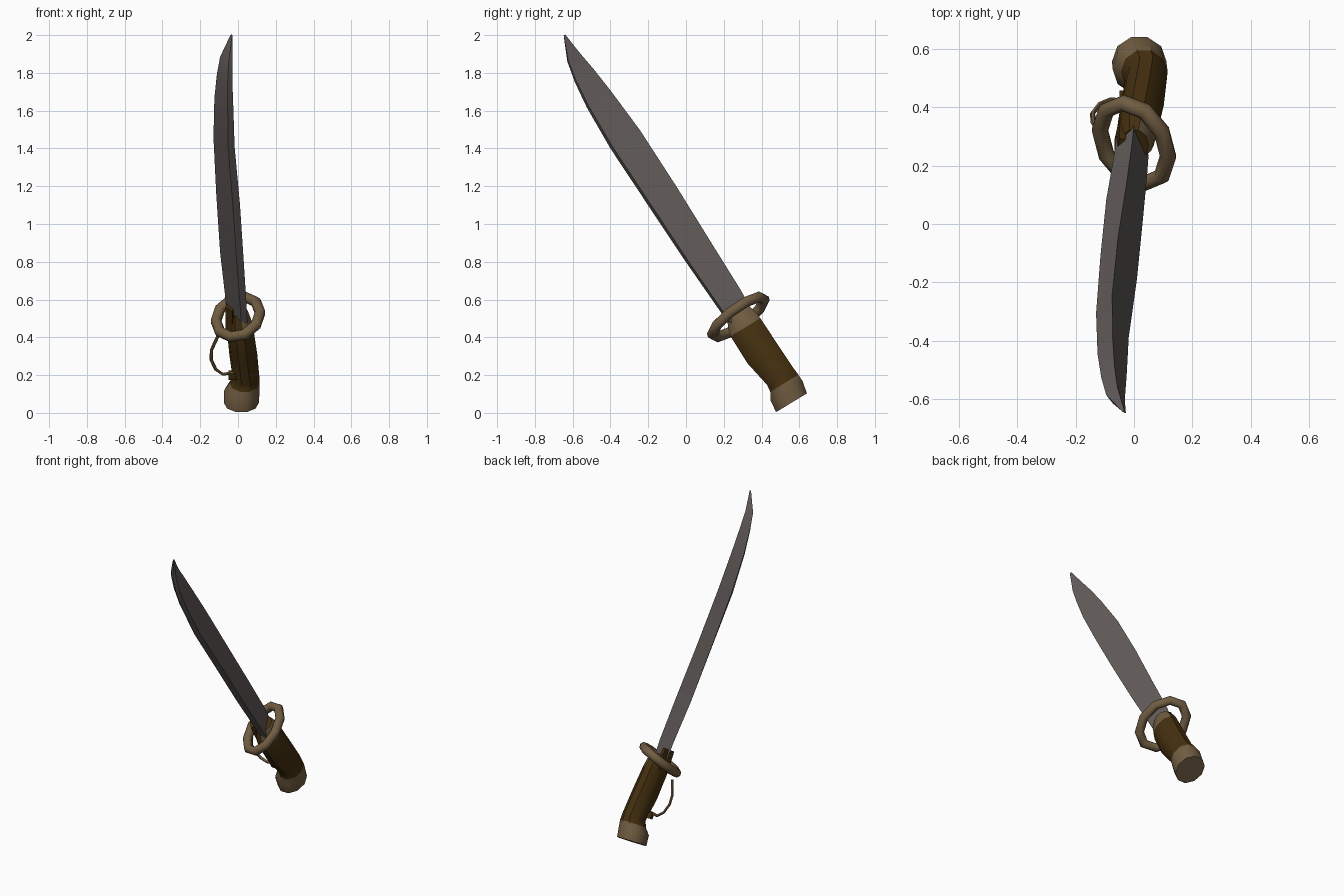
import bpy, bmesh, math
from mathutils import Vector

if "Cube" in bpy.data.objects:
    bpy.data.objects.remove(bpy.data.objects["Cube"])

# Sword frame: x across, s along the blade, w across the tilted back direction
def P(x, s, w):
    return Vector((x, -0.52 * s + 0.855 * w, 1 + 0.855 * s + 0.52 * w))

def material(name, rgb):
    m = bpy.data.materials.new(name)
    m.diffuse_color = (*rgb, 1)
    m.use_nodes = True
    m.node_tree.nodes["Principled BSDF"].inputs["Base Color"].default_value = m.diffuse_color
    return m

STEEL = material("steel grey", (0.122, 0.107, 0.102))
BRASS = material("dull brass", (0.165, 0.11, 0.054))
LEATHER = material("brown leather", (0.06, 0.03, 0.005))

def loft(name, rings, mats, mat_rule=lambda i, c: 0, closed=False, angle=35):
    """Skin a list of equal-length point rings; cap the ends unless closed."""
    bm = bmesh.new()
    vs = [[bm.verts.new(p) for p in r] for r in rings]
    n, k = len(rings[0]), len(rings)
    for i in range(k if closed else k - 1):
        a, b = vs[i], vs[(i + 1) % k]
        for j in range(n):
            f = bm.faces.new((a[j], a[(j + 1) % n], b[(j + 1) % n], b[j]))
            f.material_index = mat_rule(i, f.calc_center_median())
    if not closed:
        for r, i in ((vs[0], 0), (vs[-1], k - 2)):
            f = bm.faces.new(r)
            f.material_index = mat_rule(i, f.calc_center_median())
    bmesh.ops.recalc_face_normals(bm, faces=bm.faces)
    me = bpy.data.meshes.new(name)
    bm.to_mesh(me)
    bm.free()
    for m in mats:
        me.materials.append(m)
    ob = bpy.data.objects.new(name, me)
    bpy.context.collection.objects.link(ob)
    bpy.ops.object.select_all(action='DESELECT')
    ob.select_set(True)
    bpy.context.view_layer.objects.active = ob
    bpy.ops.object.shade_smooth_by_angle(angle=math.radians(angle))
    return ob

def tube(name, pts, r, sides, mat, ref, closed=False):
    """Sweep a round section along a path; ref is roughly normal to the path plane."""
    rings, k = [], len(pts)
    for i, p in enumerate(pts):
        nxt = pts[(i + 1) % k] if closed else pts[min(i + 1, k - 1)]
        prv = pts[i - 1] if closed else pts[max(i - 1, 0)]
        t = (nxt - prv).normalized()
        u = t.cross(ref).normalized()
        v = t.cross(u)
        rings.append([p + r * (math.cos(a) * u + math.sin(a) * v)
                      for a in (2 * math.pi * j / sides for j in range(sides))])
    return loft(name, rings, [mat], closed=closed, angle=60)

# Blade: s, left x, ridge x, right x, top w, bottom w
stations = [
    (-0.57, -0.06, 0.0, 0.05, 0.06, -0.08),
    (-0.45, -0.068, -0.005, 0.045, 0.066, -0.088),
    (-0.17, -0.095, -0.025, 0.03, 0.063, -0.105),
    (0.19, -0.115, -0.055, 0.01, 0.06, -0.12),
    (0.55, -0.13, -0.075, -0.018, 0.05, -0.134),
    (0.80, -0.125, -0.073, -0.025, 0.027, -0.128),
    (0.95, -0.112, -0.067, -0.03, 0.009, -0.112),
    (1.06, -0.095, -0.057, -0.03, -0.009, -0.09),
    (1.188, -0.04, -0.033, -0.028, -0.025, -0.035)]
rings = []
for s, xl, xr, xd, wt, wb in stations:
    h, wd = wt - wb, xd - xl
    rings.append([P(xr, s, wt), P(xl, s, wb + 0.6 * h),
                  P(xl + 0.35 * wd, s, wb + 0.18 * h),
                  P(xl + 0.7 * wd, s, wb), P(xd, s, wb + 0.08 * h)])
loft("blade", rings, [STEEL], angle=25)

# Handle: pommel, grip and collar; s, centre x, half x, low w, high w
sections = [
    (-1.098, 0.018, 0.093, -0.115, 0.086),
    (-1.03, 0.02, 0.094, -0.108, 0.1),
    (-0.99, 0.035, 0.08, -0.085, 0.098),
    (-0.95, 0.042, 0.071, -0.08, 0.094),
    (-0.80, 0.028, 0.074, -0.11, 0.088),
    (-0.63, 0.01, 0.07, -0.112, 0.082),
    (-0.585, 0.004, 0.066, -0.1, 0.076),
    (-0.53, 0.0, 0.05, -0.07, 0.058)]
rings = []
for s, cx, hx, lo, hi in sections:
    rings.append([P(cx + hx * math.cos(a), s, (lo + hi) / 2 + (hi - lo) / 2 * math.sin(a))
                  for a in (2 * math.pi * j / 10 for j in range(10))])
# Brass pommel, and brass collar on the right side only
loft("handle", rings, [LEATHER, BRASS],
     lambda i, c: 1 if i < 2 or (i > 4 and c.x > 0.015) else 0, angle=40)

# Leather block where blade meets the handle
rings = [[P(x, s, w) for x, w in ((-0.066, -0.04), (-0.03, -0.085),
          (0.0, 0.03), (-0.05, 0.045))] for s in (-0.63, -0.49)]
loft("blade_socket", rings, [LEATHER])

# Guard: steeply slanted oval ring
pts = []
for i in range(10):
    a = 2 * math.pi * i / 10
    x = 0.117 * math.cos(a)
    y = -0.045 * math.cos(a) + 0.13 * math.sin(a)
    pts.append(Vector((x, 0.277 + y, 0.508 + 0.5 * x + 0.8 * y)))
tube("guard_ring", pts, 0.029, 8, BRASS, Vector((-0.5, -0.8, 1)), closed=True)

# Knuckle bow: thin hoop from the guard back to the grip
bow = [(-0.105, -0.66), (-0.125, -0.71), (-0.14, -0.75), (-0.142, -0.81),
       (-0.118, -0.87), (-0.08, -0.90), (-0.02, -0.89)]
tube("knuckle_bow", [P(x, s, -0.05) for x, s in bow], 0.009, 6, BRASS,
     P(0, 0, 1) - P(0, 0, 0))

# Small hook under the bow
rings = [[P(x, s, w) for s, w in ((-0.89, -0.06), (-0.93, -0.06), (-0.93, -0.03), (-0.89, -0.03))]
         for x in (-0.05, 0.0)]
loft("bow_mount", rings, [LEATHER])
